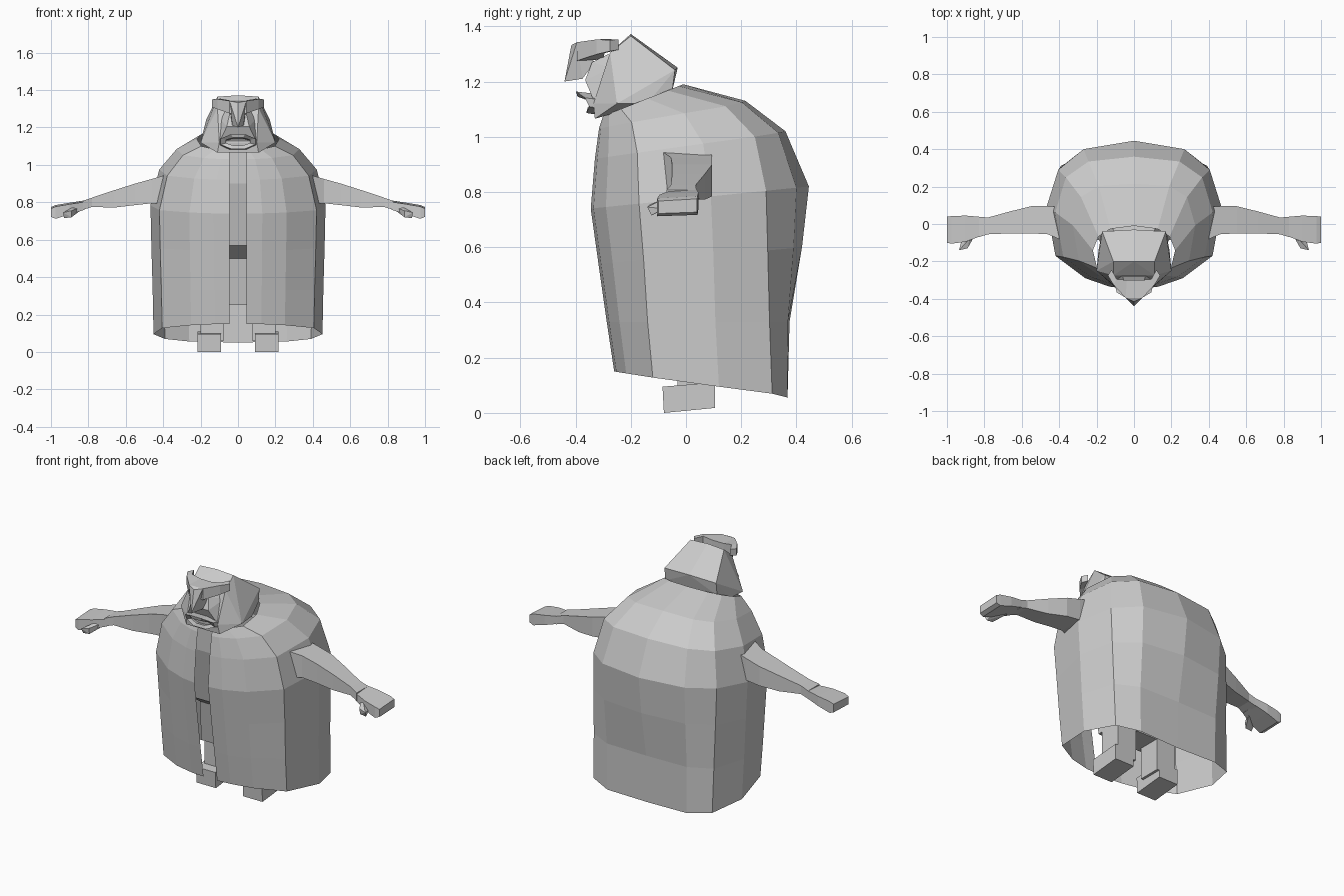
import bpy, bmesh, math

if "Cube" in bpy.data.objects:
    bpy.data.objects.remove(bpy.data.objects["Cube"])

grey = bpy.data.materials.new("stone_grey")
grey.diffuse_color = (0.6, 0.6, 0.6, 1)
grey.use_nodes = True
grey.node_tree.nodes["Principled BSDF"].inputs["Base Color"].default_value = grey.diffuse_color


def finish(name, bm, mirror=False, recalc=True):
    """Turn a bmesh into a flat shaded object, optionally mirrored in x."""
    if recalc:
        bmesh.ops.recalc_face_normals(bm, faces=bm.faces)
    me = bpy.data.meshes.new(name)
    bm.to_mesh(me)
    bm.free()
    me.materials.append(grey)
    ob = bpy.data.objects.new(name, me)
    bpy.context.collection.objects.link(ob)
    if mirror:
        ob.modifiers.new("mirror", 'MIRROR').merge_threshold = 0.0005
    return ob


def loft(name, sections, closed=True, caps=True, mirror=False, loop=False):
    """Bridge equal point sections with quads."""
    bm = bmesh.new()
    rings = [[bm.verts.new(p) for p in s] for s in sections]
    n = len(rings[0])
    pairs = list(zip(rings, rings[1:])) + ([(rings[-1], rings[0])] if loop else [])
    for a, b in pairs:
        for i in range(n if closed else n - 1):
            j = (i + 1) % n
            bm.faces.new((a[i], a[j], b[j], b[i]))
    if closed and caps and not loop:
        bm.faces.new(rings[0][::-1])
        bm.faces.new(rings[-1])
    return finish(name, bm, mirror, recalc=closed)


def hull(name, points, both=False, mirror=False):
    """Faceted solid around points; both adds the points' x reflections."""
    bm = bmesh.new()
    pts = set(points) | ({(-x, y, z) for x, y, z in points} if both else set())
    for p in sorted(pts):
        bm.verts.new(p)
    bmesh.ops.convex_hull(bm, input=bm.verts)
    loose = [v for v in bm.verts if not v.link_faces]
    bmesh.ops.delete(bm, geom=loose, context='VERTS')
    bmesh.ops.dissolve_limit(bm, angle_limit=math.radians(4),
                             verts=bm.verts, edges=bm.edges)
    return finish(name, bm, mirror)


# Cloak: half plan from front slit to back, scaled for each height
plan = [(.045, -.345), (.13, -.335), (.26, -.29), (.42, -.17),
        (.468, .09), (.405, .29), (.27, .40), (0, .445)]
# front y, back y, width, front z, back z, squareness of the back
levels = [(-.26, .365, .965, .15, .05, .85), (-.287, .375, .975, .33, .33, .7),
          (-.317, .42, .99, .54, .60, .25), (-.345, .445, 1, .74, .82, 0),
          (-.33, .36, .90, .92, 1.02, .3), (-.315, .215, .70, 1.03, 1.13, .4),
          (-.30, -.01, .47, 1.075, 1.19, 0)]
rings = []
for yf, yb, s, zf, zb, k in levels:
    ring = []
    for i, (x, y) in enumerate(plan):
        t = (y + .345) / .79
        ring.append((x if i == 0 else x * s,
                     yf + t * (yb - yf) + k * t ** 4 * (1 - t), zf + t * (zb - zf)))
    rings.append(ring)
loft("cloak", rings, closed=False, mirror=True)

# Body seen through the cloak slit
loft("body", [[(-w, yf, z), (w, yf, z), (w, yb, z), (-w, yb, z)] for w, yf, yb, z in
              [(.20, -.06, .10, .25), (.18, -.10, .10, .50), (.18, -.20, .10, .57),
               (.18, -.27, .10, .90), (.10, -.27, -.05, 1.08)]])

# Legs and feet
loft("leg", [[(.075, -.03, z), (.20, -.03, z), (.20, .105, z), (.075, .105, z)]
             for z in (.06, .30)], mirror=True)
hull("foot", [(x, y, z) for x in (.09, .217)
              for y, z in ((-.08, 0), (.105, .018), (-.085, .095), (.105, .11))], mirror=True)

# Arms: x, front y, back y, bottom z, top z
loft("arm", [[(x, yf, zb), (x, yb, zb), (x, yb, zt), (x, yf, zt)] for x, yf, yb, zb, zt in
             [(.39, -.085, .09, .79, .945), (.46, -.055, .095, .795, .925),
              (.55, -.05, .095, .785, .90), (.66, -.05, .068, .772, .865),
              (.78, -.055, .035, .775, .825), (.83, -.07, .038, .76, .808)]], mirror=True)
# Hands and thumbs
loft("hand", [[(x, yf, zb), (x, yb, zb + .005), (x, yb, zt), (x, yf, zt - .008)]
              for x, yf, yb, zb, zt in
              [(.82, -.065, .038, .76, .81), (.90, -.095, .045, .735, .798),
               (.975, -.105, .042, .712, .785), (1.0, -.10, .04, .722, .775)]], mirror=True)
hull("thumb", [(.85, -.06, .77), (.85, -.05, .75), (.88, -.08, .775), (.89, -.13, .755),
               (.89, -.125, .72), (.935, -.14, .745), (.93, -.125, .715), (.92, -.08, .74)],
     mirror=True)

# Head: crown, rear rim, cheeks and chin
hull("head", [(.11, -.20, 1.365), (0, -.20, 1.372), (.17, -.04, 1.242), (0, -.03, 1.25),
              (.17, -.05, 1.165), (.20, -.25, 1.12), (.19, -.14, 1.12), (.11, -.33, 1.065),
              (.10, -.335, 1.12), (.11, -.275, 1.305)], both=True)
# Face between the eyes and the mouth
hull("muzzle", [(.06, -.28, 1.30), (.045, -.34, 1.27), (.06, -.365, 1.205),
                (.10, -.33, 1.12), (.10, -.27, 1.12), (.10, -.27, 1.25)], both=True)

# Brow band across the forehead
brow = [(.14, -.275, 1.31, 1.35), (.11, -.325, 1.298, 1.352), (.045, -.395, 1.275, 1.342)]
brow = brow + [(-x, y, a, b) for x, y, a, b in brow[::-1]]
loft("brow", [[(x, y, a), (x, y, b), (x * .85, max(y, -.33) + .03, b + .002),
               (x * .85, max(y, -.33) + .03, a + .005)] for x, y, a, b in brow])
# Pointed nose
hull("nose", [(.045, -.395, 1.342), (0, -.415, 1.332), (.04, -.33, 1.27), (0, -.44, 1.20),
              (.03, -.375, 1.21)], both=True)

# Open lips: a tilted oval ring
lips = []
for k in range(8):
    a = math.tau * (k + .5) / 8
    c, s = math.cos(a), math.sin(a)
    d = .04 * abs(c)
    lips.append([(.115 * c, -.345 + d - .012 * s, 1.118 + .042 * s),
                 (.10 * c, -.395 + d - .02 * s, 1.125 + .042 * s),
                 (.07 * c, -.390 + d - .02 * s, 1.125 + .022 * s),
                 (.07 * c, -.340 + d, 1.118 + .022 * s)])
loft("lips", lips, loop=True)
